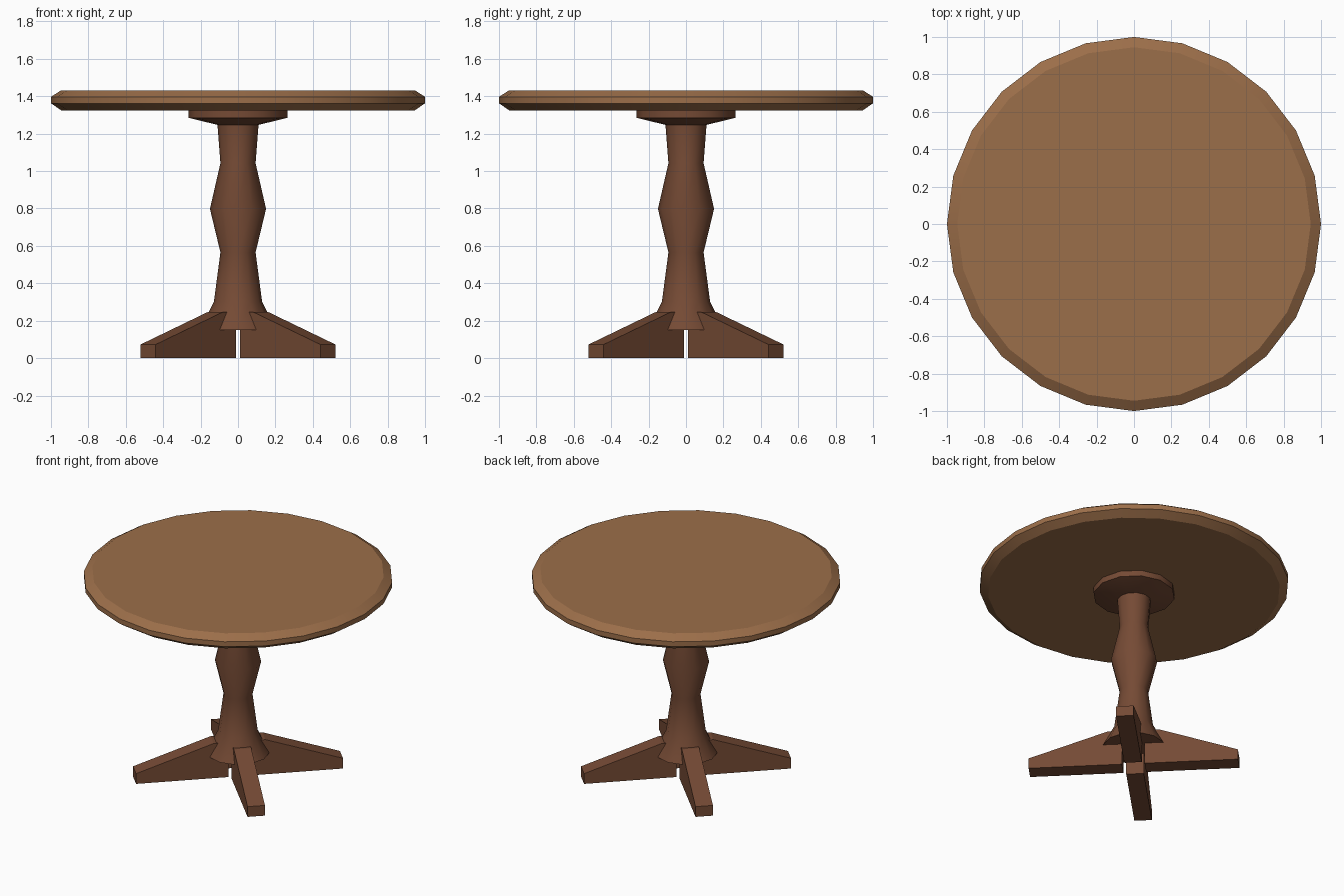
import bpy, bmesh, math

if "Cube" in bpy.data.objects:
    bpy.data.objects.remove(bpy.data.objects["Cube"])


def material(name, rgb):
    m = bpy.data.materials.new(name)
    m.diffuse_color = (*rgb, 1.0)
    m.use_nodes = True
    m.node_tree.nodes["Principled BSDF"].inputs["Base Color"].default_value = m.diffuse_color
    return m


light_wood = material("light wood", (0.33, 0.156, 0.067))
dark_wood = material("dark wood", (0.178, 0.069, 0.035))


def finish(name, bm, mat, smooth_angle=None):
    bmesh.ops.recalc_face_normals(bm, faces=bm.faces)
    mesh = bpy.data.meshes.new(name)
    bm.to_mesh(mesh)
    bm.free()
    mesh.materials.append(mat)
    ob = bpy.data.objects.new(name, mesh)
    bpy.context.collection.objects.link(ob)
    if smooth_angle:
        bpy.ops.object.select_all(action='DESELECT')
        ob.select_set(True)
        bpy.context.view_layer.objects.active = ob
        bpy.ops.object.shade_smooth_by_angle(angle=math.radians(smooth_angle))
    return ob


def turned(name, profile, sides, mat, angle):
    """Closed lathe part from (radius, height) points, bottom to top."""
    bm = bmesh.new()
    rings = [[bm.verts.new((r * math.cos(2 * math.pi * i / sides),
                            r * math.sin(2 * math.pi * i / sides), z))
              for i in range(sides)] for r, z in profile]
    for a, b in zip(rings, rings[1:]):
        for i in range(sides):
            j = (i + 1) % sides
            bm.faces.new((a[i], a[j], b[j], b[i]))
    bm.faces.new(rings[0][::-1])
    bm.faces.new(rings[-1])
    return finish(name, bm, mat, angle)


# Round top with chamfered rim
turned("table_top", [(0.945, 1.325), (1.0, 1.362), (1.0, 1.397), (0.945, 1.432)],
       24, light_wood, 30)

# Support plate under the top
turned("top_collar", [(0.11, 1.247), (0.265, 1.285), (0.265, 1.326)],
       12, dark_wood, 31)

# Turned column with flared foot
turned("pedestal_column", [(0.205, 0.15), (0.129, 0.30), (0.094, 0.565), (0.15, 0.798),
                           (0.094, 1.042), (0.11, 1.25)], 12, dark_wood, 31)

# Four diagonal feet, sloping outwards
leg_profile = [(0.074, 0.0), (0.679, 0.0), (0.679, 0.073), (0.17, 0.247), (0.074, 0.247)]
half_width = 0.057
for k, label in enumerate(("back_right", "back_left", "front_left", "front_right")):
    bm = bmesh.new()
    near = [bm.verts.new((x, -half_width, z)) for x, z in leg_profile]
    far = [bm.verts.new((x, half_width, z)) for x, z in leg_profile]
    bm.faces.new(near)
    bm.faces.new(far[::-1])
    n = len(leg_profile)
    for i in range(n):
        j = (i + 1) % n
        bm.faces.new((near[i], far[i], far[j], near[j]))
    leg = finish(label + "_leg", bm, dark_wood)
    leg.rotation_euler.z = math.radians(45 + 90 * k)
